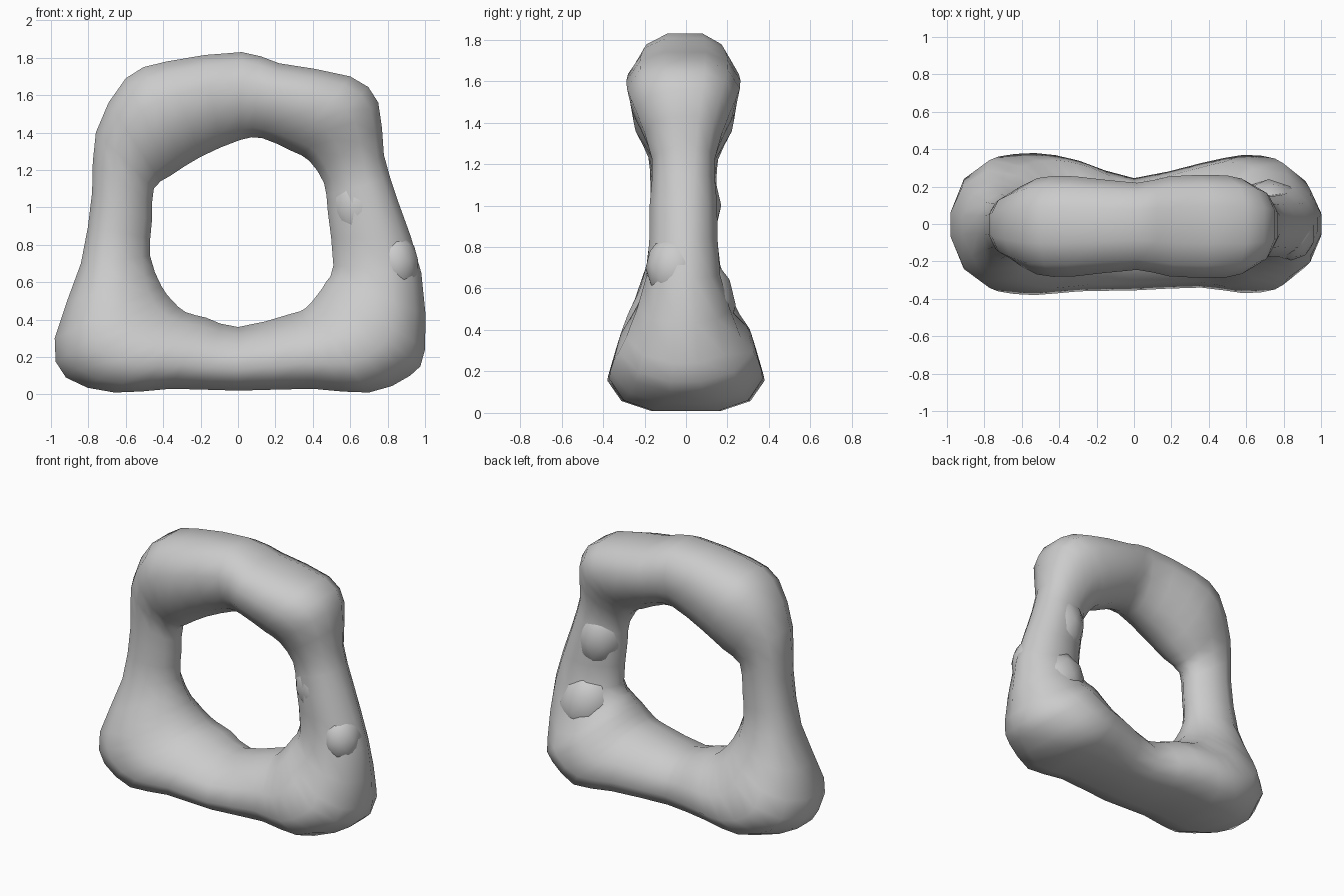
import bpy, bmesh, math

if "Cube" in bpy.data.objects:
    bpy.data.objects.remove(bpy.data.objects["Cube"])

# Control stations round the ring: outer x, outer z, inner x, inner z, half depth
stations = [
    (0.00, 0.02, 0.00, 0.36, 0.355),
    (0.40, 0.03, 0.28, 0.43, 0.34),
    (0.70, 0.01, 0.36, 0.46, 0.37),
    (0.92, 0.10, 0.43, 0.54, 0.35),
    (1.00, 0.24, 0.47, 0.60, 0.29),
    (0.98, 0.65, 0.51, 0.69, 0.19),
    (0.86, 1.02, 0.48, 0.98, 0.175),
    (0.78, 1.28, 0.46, 1.13, 0.165),
    (0.75, 1.56, 0.38, 1.25, 0.24),
    (0.60, 1.70, 0.29, 1.30, 0.285),
    (0.22, 1.77, 0.13, 1.37, 0.28),
    (0.02, 1.83, 0.01, 1.36, 0.245),
    (-0.38, 1.78, -0.20, 1.27, 0.28),
    (-0.60, 1.69, -0.36, 1.17, 0.27),
    (-0.76, 1.40, -0.45, 1.10, 0.19),
    (-0.78, 1.08, -0.46, 0.93, 0.17),
    (-0.84, 0.70, -0.47, 0.74, 0.19),
    (-0.98, 0.30, -0.41, 0.58, 0.31),
    (-0.92, 0.09, -0.35, 0.50, 0.36),
    (-0.66, 0.01, -0.28, 0.44, 0.38),
    (-0.36, 0.03, -0.17, 0.41, 0.36),
]
# Half profile: distance from outer to inner side, share of depth
half = [(0, 0.45), (0.11, 0.82), (0.34, 1.0), (0.64, 0.9), (0.88, 0.6), (1, 0.22)]
profile = [(t, -w) for t, w in half] + [(t, w) for t, w in reversed(half)]


def spline(a, b, c, d, t):
    """Smooth blend from station b to station c."""
    return [0.5 * (2 * q + (r - p) * t + (2 * p - 5 * q + 4 * r - s) * t * t
                   + (3 * q - p - 3 * r + s) * t ** 3) for p, q, r, s in zip(a, b, c, d)]


def finish(bm, name):
    bmesh.ops.recalc_face_normals(bm, faces=bm.faces)
    mesh = bpy.data.meshes.new(name)
    bm.to_mesh(mesh)
    bm.free()
    mesh.shade_smooth()
    ob = bpy.data.objects.new(name, mesh)
    bpy.context.collection.objects.link(ob)
    return ob


# Main arch ring
bm = bmesh.new()
rings = []
n = len(stations)
for i in range(n):
    near = [stations[(i + k) % n] for k in (-1, 0, 1, 2)]
    for step in range(2):
        ox, oz, ix, iz, depth = spline(*near, step / 2)
        # the base is thinner at the back of its middle, the upper part slightly so
        dip = 0.11 * math.exp(-(ox / 0.28) ** 2) if oz < 0.2 else 0.025
        # the outer sides are rounder than the flat base and top
        side = min(1, max(0, (abs(ox) - 0.68) / 0.2)) if oz < 1.5 else 0.4
        ring = []
        for t, w in profile:
            share = w * (1 - side * (0.5 if t == 0 else 0.14 if t < 0.2 else 0))
            y = share * (depth if w < 0 else depth - dip)
            ring.append(bm.verts.new((ox + (ix - ox) * t, y, max(0, oz + (iz - oz) * t))))
        rings.append(ring)
m = len(profile)
for i, a in enumerate(rings):
    c = rings[(i + 1) % len(rings)]
    for j in range(m):
        k = (j + 1) % m
        bm.faces.new((a[j], a[k], c[k], c[j]))
finish(bm, "stone_arch")


# Rounded boulders that bulge slightly out of the right leg
def boulder(name, centre, size, tilt):
    bm = bmesh.new()
    bmesh.ops.create_icosphere(bm, subdivisions=2, radius=1)
    bmesh.ops.scale(bm, vec=size, verts=bm.verts)
    ob = finish(bm, name)
    ob.location = centre
    ob.rotation_euler = (0, math.radians(tilt), 0)


boulder("leg_bulge_back", (0.65, 0.00, 1.00), (0.17, 0.17, 0.23), -10)
boulder("leg_bulge_front", (0.84, -0.05, 0.70), (0.13, 0.145, 0.17), -10)
boulder("foot_bulge_back", (0.72, 0.04, 0.52), (0.20, 0.20, 0.25), -15)
